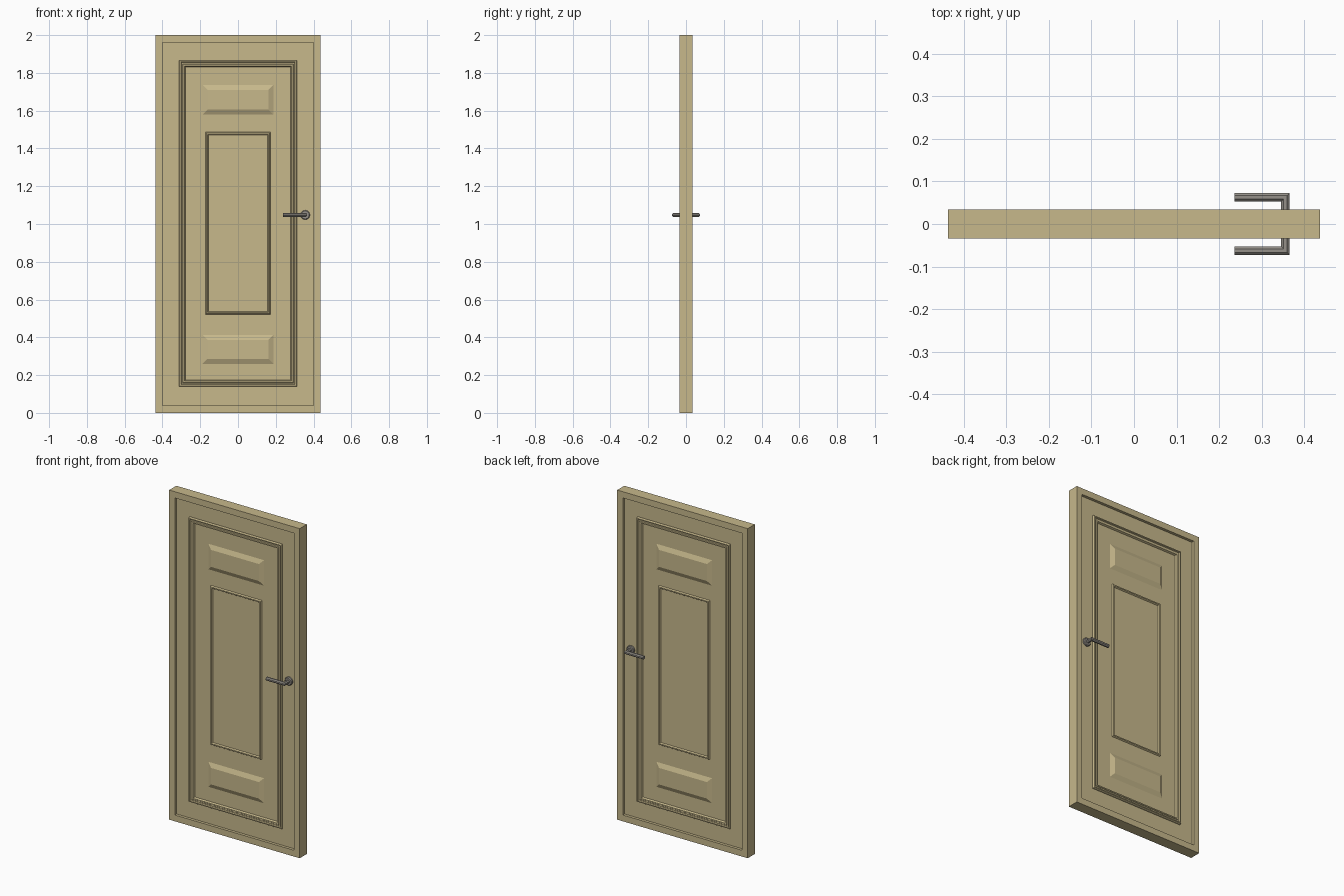
import bpy, bmesh, math

if "Cube" in bpy.data.objects:
    bpy.data.objects.remove(bpy.data.objects["Cube"])


def material(name, rgb):
    m = bpy.data.materials.new(name)
    m.diffuse_color = (*rgb, 1)
    m.use_nodes = True
    m.node_tree.nodes["Principled BSDF"].inputs["Base Color"].default_value = m.diffuse_color
    return m


PAINT = material("tan paint", (0.57, 0.48, 0.26))
METAL = material("grey metal", (0.30, 0.28, 0.25))
SLAB = 0.017   # half thickness of the recessed leaf
HALF = 0.034   # half thickness of the border


def finish(name, bm, mat, mirror=True):
    bmesh.ops.recalc_face_normals(bm, faces=bm.faces[:])
    mesh = bpy.data.meshes.new(name)
    bm.to_mesh(mesh)
    bm.free()
    mesh.materials.append(mat)
    ob = bpy.data.objects.new(name, mesh)
    bpy.context.collection.objects.link(ob)
    if mirror:  # same detail on the back face
        mod = ob.modifiers.new("both_sides", 'MIRROR')
        mod.use_axis = (False, True, False)
    return ob


def loft(bm, rings, closed=False, caps=(False, False)):
    loops = [[bm.verts.new(p) for p in r] for r in rings]
    pairs = list(zip(loops, loops[1:]))
    if closed:
        pairs.append((loops[-1], loops[0]))
    for a, b in pairs:
        n = len(a)
        for i in range(n):
            j = (i + 1) % n
            bm.faces.new((a[i], a[j], b[j], b[i]))
    if caps[0]:
        bm.faces.new(loops[0])
    if caps[1]:
        bm.faces.new(loops[-1])


def rect_loft(name, half_w, z0, z1, profile, closed=True, caps=(False, False), mirror=True):
    """Nested rectangles; profile holds (inset, distance from the mid plane)."""
    bm = bmesh.new()
    rings = []
    for i, d in profile:
        w, a, b = half_w - i, z0 + i, z1 - i
        rings.append([(-w, -d, a), (w, -d, a), (w, -d, b), (-w, -d, b)])
    loft(bm, rings, closed, caps)
    return finish(name, bm, PAINT, mirror)


# outer border and recessed leaf
rect_loft("door_border", 0.438, 0, 2.0,
          [(0, -HALF), (0, HALF), (0.038, HALF), (0.038, -HALF)], mirror=False)
rect_loft("door_leaf", 0.402, 0.036, 1.964, [(0, -SLAB), (0, SLAB)],
          closed=False, caps=(True, True), mirror=False)

# large stepped moulding
S = SLAB
rect_loft("large_moulding", 0.312, 0.14, 1.866,
          [(0, S - .004), (0, S + .009), (.003, S + .014), (.009, S + .014), (.012, S + .007),
           (.019, S + .007), (.022, S + .011), (.029, S + .011), (.034, S), (.034, S - .004)])

# slim moulding around the middle panel
rect_loft("middle_moulding", 0.173, 0.52, 1.487,
          [(0, S - .004), (0, S), (.005, S + .008), (.012, S + .008), (.017, S), (.017, S - .004)])

# raised panels above and below
for name, z0, z1 in (("upper_panel", 1.58, 1.735), ("lower_panel", 0.26, 0.412)):
    rect_loft(name, 0.187, z0, z1, [(0, S - .004), (0, S), (.026, S + .012)],
              closed=False, caps=(False, True))

# lever handle: octagonal bar with a mitred corner
HX, HY, HZ, R = 0.356, 0.063, 1.048, 0.011
section = [(R * math.cos(t), R * math.sin(t))
           for t in (math.pi / 8 + k * math.pi / 4 for k in range(8))]
bm = bmesh.new()
loft(bm, [[(HX + a, -0.014, HZ + b) for a, b in section],
          [(HX + a, -HY - a, HZ + b) for a, b in section],
          [(0.237, -HY - a, HZ + b) for a, b in section]], caps=(True, True))
finish("lever_handle", bm, METAL)

# round plate behind the handle
bm = bmesh.new()
loft(bm, [[(HX + r * math.cos(k * math.tau / 16), -d, HZ + r * math.sin(k * math.tau / 16))
           for k in range(16)]
          for r, d in ((.025, S - .003), (.025, S + .008), (.021, S + .012))], caps=(True, True))
finish("handle_plate", bm, METAL)
